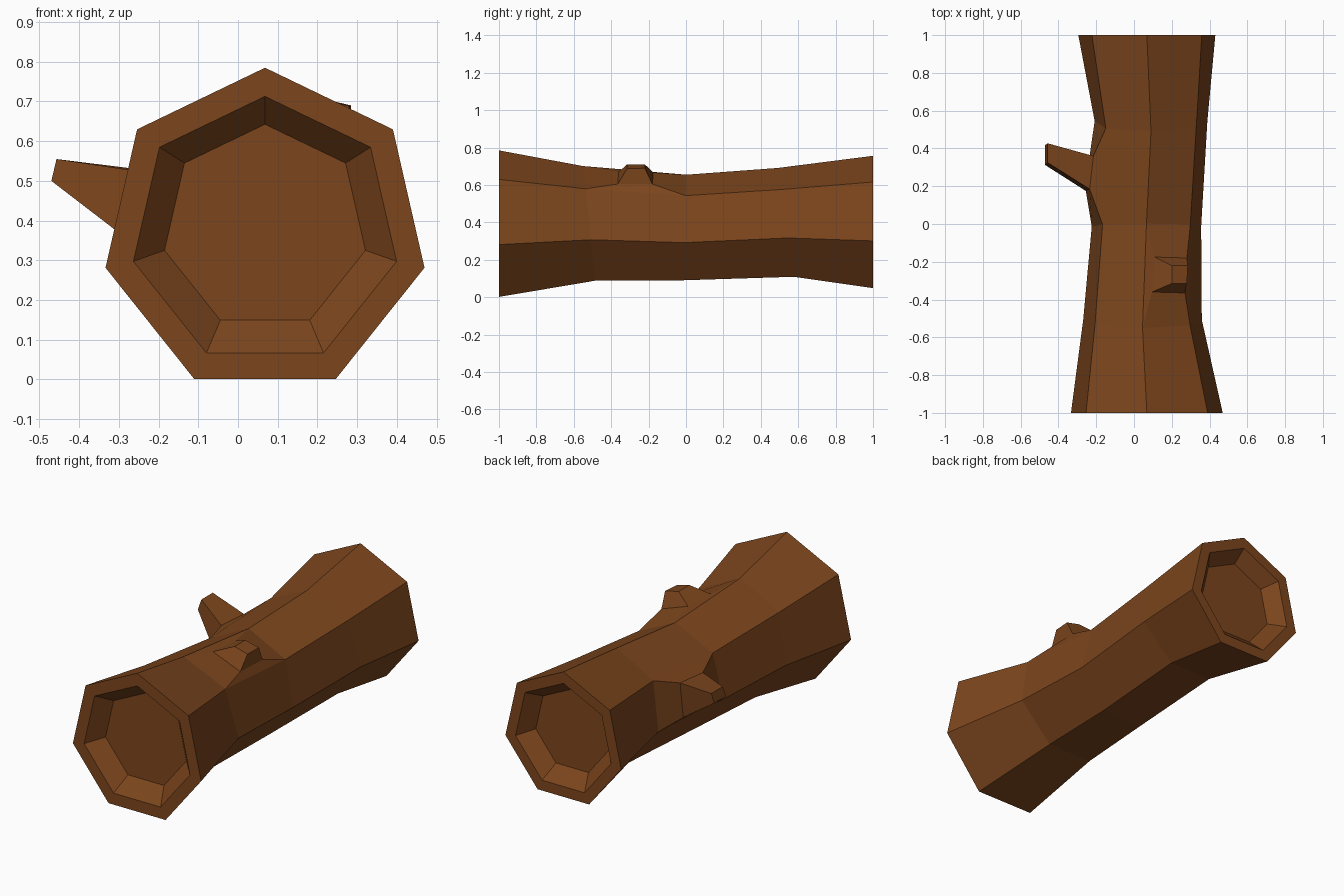
import bpy, bmesh
from math import sin, cos, tau

if "Cube" in bpy.data.objects:
    bpy.data.objects.remove(bpy.data.objects["Cube"])

SIDES = 7
bm = bmesh.new()


def ring(x, y, z, r, tilt=0.0):
    """Heptagon across the log; tilt slides the lower points along y."""
    pts = []
    for k in range(SIDES):
        a = tau * k / SIDES
        pts.append(bm.verts.new((x + r * sin(a), y - tilt * cos(a), z + r * cos(a))))
    return pts


def bridge(a, b, skip=None):
    n = len(a)
    for k in range(n):
        if k != skip:
            j = (k + 1) % n
            bm.faces.new((a[k], a[j], b[j], b[k]))


def stub(base, *loops):
    """Grow a knot or branch out of an open quad in the bark."""
    for pts in loops:
        loop = [bm.verts.new(p) for p in pts]
        bridge(base, loop)
        base = loop
    bm.faces.new(base)


# Bark rings from front to back
front = ring(0.068, -1.0, 0.373, 0.412)
waist_f = ring(0.045, -0.515, 0.379, 0.322, 0.035)
middle = ring(0.066, -0.01, 0.358, 0.297, -0.012 * -1 * -1)
waist_b = ring(0.09, 0.535, 0.385, 0.306, 0.045)
back = ring(0.068, 1.0, 0.384, 0.372)
bridge(front, waist_f)
bridge(waist_f, middle, skip=0)
bridge(middle, waist_b, skip=5)
bridge(waist_b, back)

# Hollowed ends: rim, sloping wall, floor
for end, y, z, s, inward in ((front, -1.0, 0.373, 0.412, 1), (back, 1.0, 0.384, 0.372, -1)):
    rim = ring(0.068, y, z, s * 0.825)
    floor = ring(0.068, y + 0.08 * inward, z + 0.01, s * 0.63)
    bridge(end, rim)
    bridge(rim, floor)
    bm.faces.new(floor)

# Small knot on the upper right
stub([waist_f[0], waist_f[1], middle[1], middle[0]],
     [(0.095, -0.36, 0.67), (0.27, -0.365, 0.605), (0.28, -0.18, 0.605), (0.11, -0.175, 0.667)],
     [(0.20, -0.315, 0.71), (0.28, -0.315, 0.688), (0.285, -0.22, 0.69), (0.20, -0.22, 0.71)])

# Branch stump on the left
stub([middle[5], middle[6], waist_b[6], waist_b[5]],
     [(-0.255, 0.175, 0.335), (-0.235, 0.185, 0.522), (-0.215, 0.36, 0.525), (-0.235, 0.36, 0.335)],
     [(-0.47, 0.312, 0.50), (-0.457, 0.325, 0.555), (-0.457, 0.427, 0.555), (-0.47, 0.418, 0.50)])

bmesh.ops.recalc_face_normals(bm, faces=bm.faces[:])
mesh = bpy.data.meshes.new("log")
bm.to_mesh(mesh)
bm.free()

bark = bpy.data.materials.new("bark")
bark.diffuse_color = (0.2, 0.06, 0.012, 1)
bark.use_nodes = True
bark.node_tree.nodes["Principled BSDF"].inputs["Base Color"].default_value = bark.diffuse_color
mesh.materials.append(bark)
log = bpy.data.objects.new("log", mesh)
bpy.context.collection.objects.link(log)
